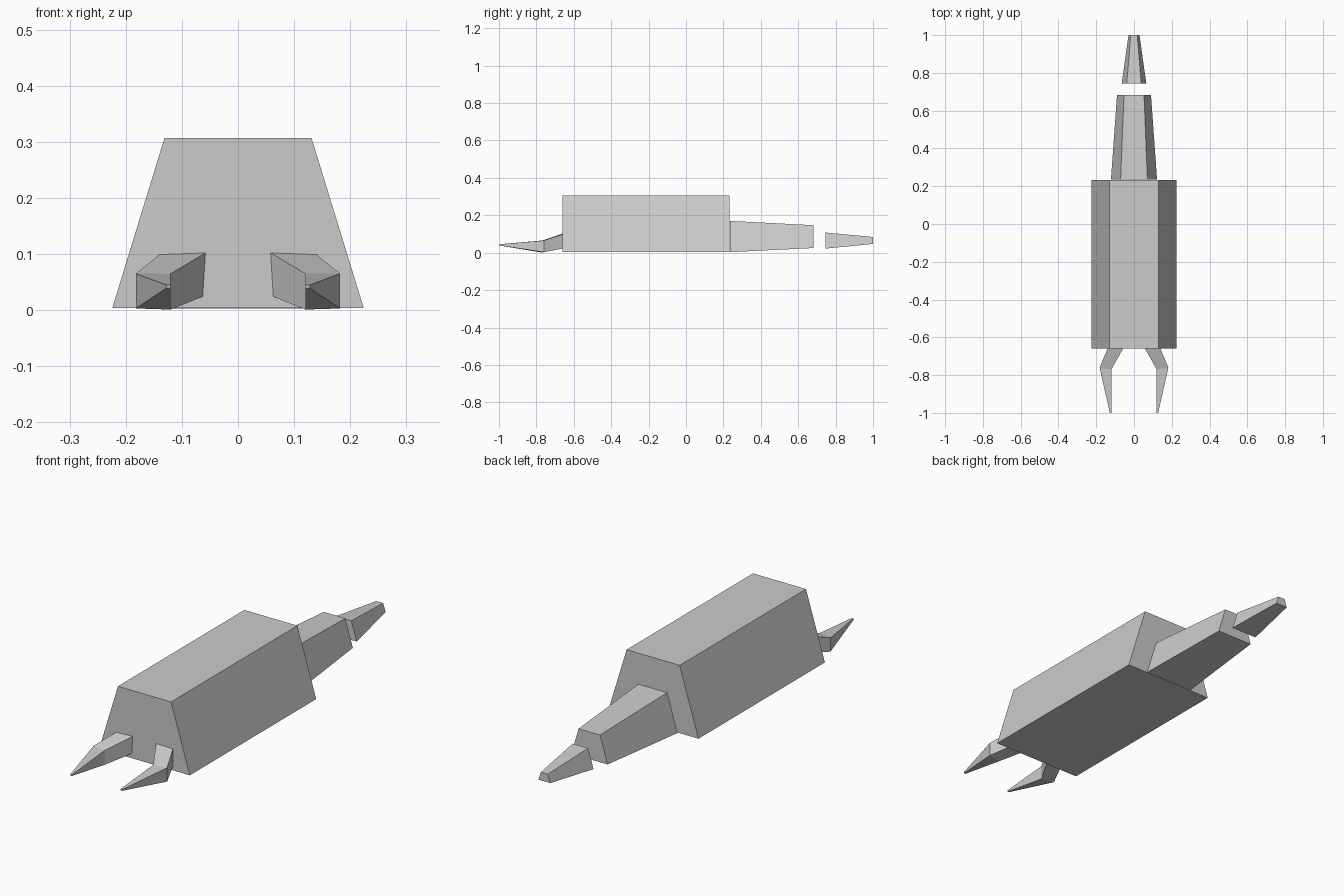
import bpy

if "Cube" in bpy.data.objects:
    bpy.data.objects.remove(bpy.data.objects["Cube"])


def loft(name, rings):
    """Closed solid through a series of four-sided rings."""
    verts = [p for ring in rings for p in ring]
    last = 4 * (len(rings) - 1)
    faces = [(3, 2, 1, 0), tuple(range(last, last + 4))]
    for r in range(len(rings) - 1):
        for i in range(4):
            a, b = 4 * r + i, 4 * r + (i + 1) % 4
            faces.append((a, b, b + 4, a + 4))
    mesh = bpy.data.meshes.new(name)
    mesh.from_pydata(verts, [], faces[:])
    mesh.flip_normals()
    mesh.update()
    obj = bpy.data.objects.new(name, mesh)
    bpy.context.collection.objects.link(obj)
    return obj


def trapezoid(y, bottom, top, z0, z1):
    """Symmetric ring: half widths at the bottom and top."""
    return [(-bottom, y, z0), (-top, y, z1), (top, y, z1), (bottom, y, z0)]


# Main body
loft("body", [trapezoid(-0.66, 0.224, 0.131, 0.004, 0.307),
              trapezoid(0.232, 0.224, 0.131, 0.004, 0.307)])

# Two tapered tail segments, separated by a gap
loft("tail_base", [trapezoid(0.235, 0.122, 0.071, 0.003, 0.17),
                   trapezoid(0.682, 0.09, 0.053, 0.025, 0.147)])
loft("tail_tip", [trapezoid(0.745, 0.065, 0.038, 0.022, 0.108),
                  trapezoid(1.0, 0.029, 0.017, 0.047, 0.084)])

# Pair of bent pincers at the front: tip, elbow, root
for side, label in ((1, "right"), (-1, "left")):
    rings = [
        [(0.120, -1.0, 0.039), (0.120, -1.0, 0.045),
         (0.128, -1.0, 0.045), (0.128, -1.0, 0.039)],
        [(0.120, -0.770, 0.001), (0.120, -0.770, 0.065),
         (0.182, -0.760, 0.065), (0.182, -0.760, 0.003)],
        [(0.063, -0.66, 0.024), (0.058, -0.66, 0.102),
         (0.140, -0.66, 0.099), (0.140, -0.66, 0.022)],
    ]
    rings = [[(side * x, y, z) for x, y, z in ring] for ring in rings]
    claw = loft(label + "_pincer", rings)
    if side < 0:
        claw.data.flip_normals()
